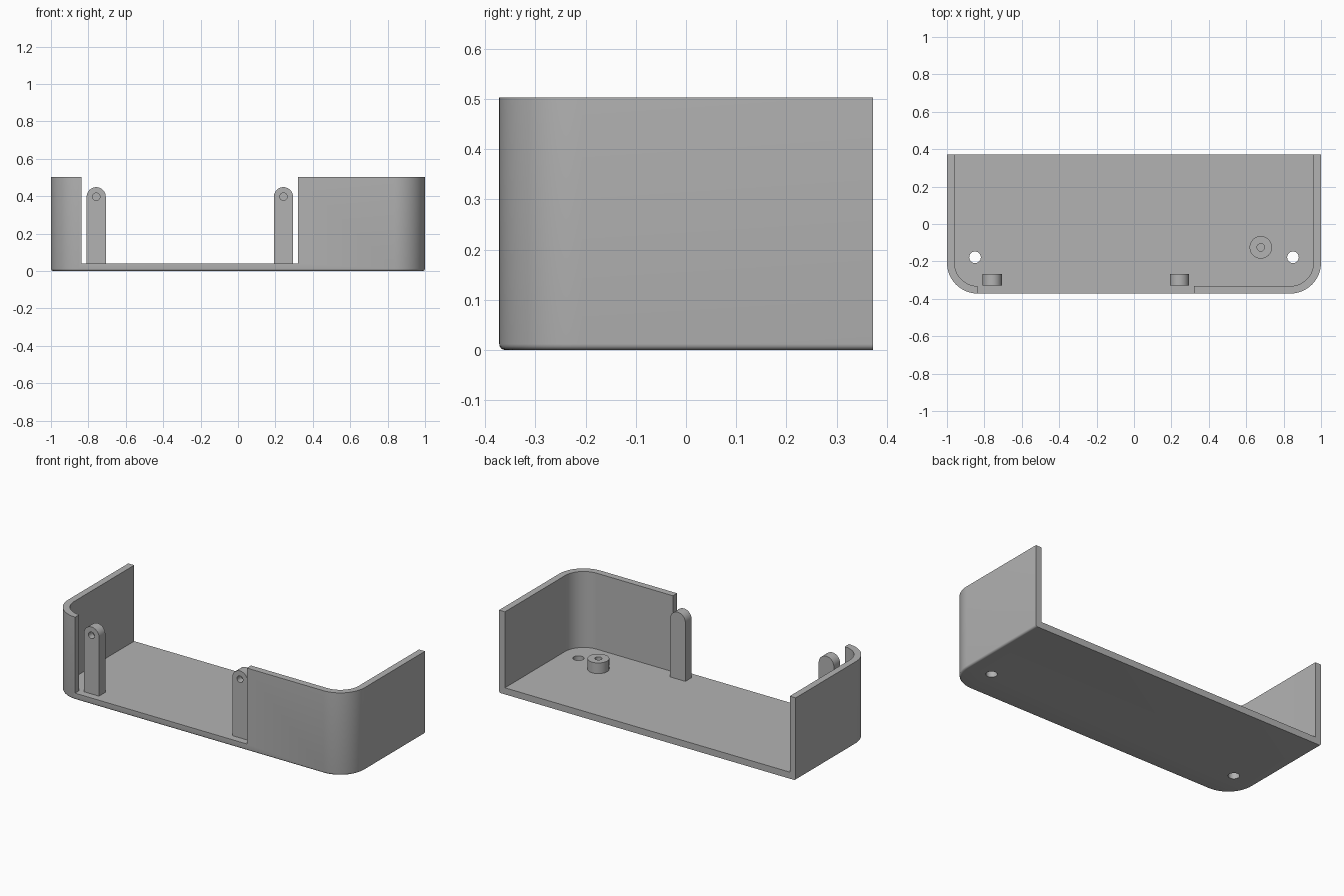
import bpy, bmesh
from math import sin, cos, pi
from mathutils import Vector

if "Cube" in bpy.data.objects:
    bpy.data.objects.remove(bpy.data.objects["Cube"])

grey = bpy.data.materials.new("plain grey")
grey.use_nodes = True
COLOUR = (0.45, 0.45, 0.45, 1)
grey.diffuse_color = COLOUR
grey.node_tree.nodes["Principled BSDF"].inputs["Base Color"].default_value = COLOUR

HALF_X, HALF_Y, HEIGHT, WALL, RADIUS = 1.0, 0.372, 0.503, 0.04, 0.165


def prism(name, points, direction):
    """Extrude a flat outline along a direction into a solid."""
    bm = bmesh.new()
    face = bm.faces.new([bm.verts.new(p) for p in points])
    new = bmesh.ops.extrude_face_region(bm, geom=[face])["geom"]
    bmesh.ops.translate(bm, vec=Vector(direction),
                        verts=[g for g in new if isinstance(g, bmesh.types.BMVert)])
    bmesh.ops.recalc_face_normals(bm, faces=bm.faces)
    mesh = bpy.data.meshes.new(name)
    bm.to_mesh(mesh)
    bm.free()
    mesh.materials.append(grey)
    obj = bpy.data.objects.new(name, mesh)
    bpy.context.collection.objects.link(obj)
    return obj


def arc(cx, cy, r, start, end, steps):
    return [(cx + r * cos(start + (end - start) * i / steps),
             cy + r * sin(start + (end - start) * i / steps)) for i in range(steps + 1)]


def tray_outline(inset, back, z):
    """Square back corners, rounded front corners."""
    x, y, r = HALF_X - inset, -HALF_Y + inset, RADIUS - inset
    pts = [(x, back), (-x, back)]
    pts += arc(-x + r, y + r, r, pi, 1.5 * pi, 16)
    pts += arc(x - r, y + r, r, 1.5 * pi, 2 * pi, 16)
    return [(px, py, z) for px, py in pts]


def rod(name, x, y, r, z0, z1):
    pts = [(px, py, z0) for px, py in arc(x, y, r, 0, 2 * pi, 40)[:-1]]
    return prism(name, pts, (0, 0, z1 - z0))


def activate(obj):
    bpy.ops.object.select_all(action='DESELECT')
    obj.select_set(True)
    bpy.context.view_layer.objects.active = obj


def cut(obj, cutter):
    activate(obj)
    mod = obj.modifiers.new("cut", 'BOOLEAN')
    mod.operation, mod.solver, mod.object = 'DIFFERENCE', 'EXACT', cutter
    bpy.ops.object.modifier_apply(modifier=mod.name)
    bpy.data.objects.remove(cutter)


def finish(obj):
    activate(obj)
    bpy.ops.object.shade_smooth_by_angle(angle=pi / 6)


# Tray: solid block with a softened lower rim along the front and sides
tray = prism("tray", tray_outline(0, HALF_Y, 0), (0, 0, HEIGHT))
bm = bmesh.new()
bm.from_mesh(tray.data)
rim = [e for e in bm.edges if all(v.co.z < 0.001 for v in e.verts)
       and not all(v.co.y > HALF_Y - 0.001 for v in e.verts)]
bmesh.ops.bevel(bm, geom=rim, offset=0.012, segments=4, profile=0.5, affect='EDGES')
bm.to_mesh(tray.data)
bm.free()

# Hollow interior, open to the back and top
cut(tray, prism("interior", tray_outline(WALL, HALF_Y + 0.2, WALL), (0, 0, 1)))

# Wide opening in the front wall
x0, x1, y0, y1 = -0.838, 0.32, -0.5, -0.3
cut(tray, prism("opening", [(x0, y0, WALL), (x1, y0, WALL), (x1, y1, WALL), (x0, y1, WALL)],
                (0, 0, 1)))

# Screw holes through the floor
for side in (-1, 1):
    cut(tray, rod("screw_hole", side * 0.85, -0.178, 0.031, -0.1, 0.2))
finish(tray)

# Round boss with a blind hole
boss = rod("boss", 0.678, -0.125, 0.06, WALL - 0.005, 0.105)
cut(boss, rod("boss_hole", 0.678, -0.125, 0.02, WALL + 0.001, 0.2))
finish(boss)

# Round-topped posts with a blind hole in the front
for name, x in (("right_post", -0.758), ("left_post", 0.243)):
    front, depth, top, r = -0.328, 0.06, 0.397, 0.051
    flat = [(x - r, WALL - 0.005), (x + r, WALL - 0.005)] + arc(x, top, r, 0, pi, 24)
    post = prism(name, [(px, front, pz) for px, pz in flat], (0, depth, 0))
    hole = arc(x, top, 0.02, 0, 2 * pi, 32)[:-1]
    cut(post, prism("post_hole", [(px, front - 0.05, pz) for px, pz in hole], (0, 0.09, 0)))
    finish(post)
